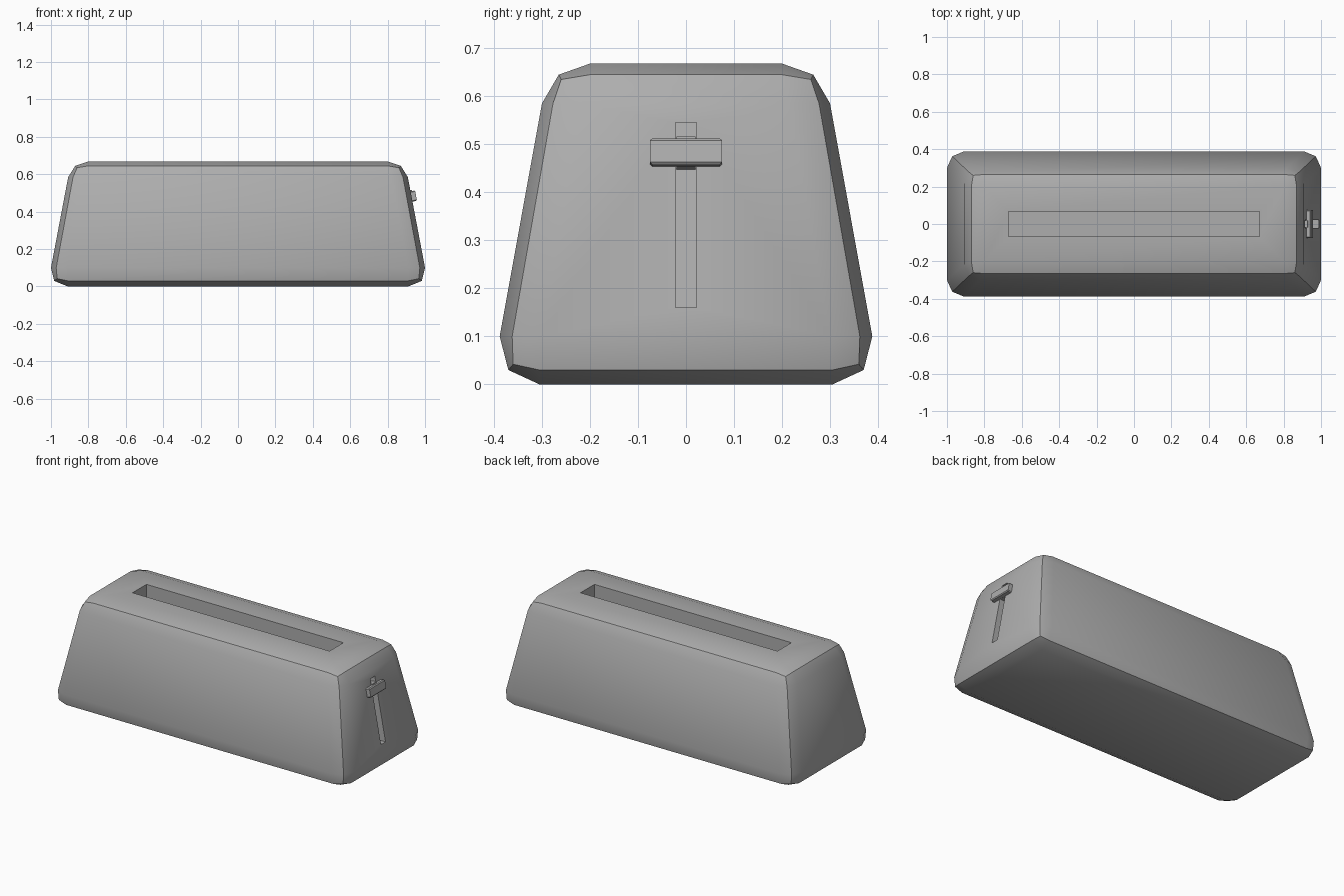
import bpy
import bmesh
import math
from mathutils import Vector

cube = bpy.data.objects.get("Cube")
if cube:
    bpy.data.objects.remove(cube, do_unlink=True)

GREY = 0.42
metal = bpy.data.materials.new("medium grey")
metal.use_nodes = True
metal.diffuse_color = (GREY, GREY, GREY, 1)
metal.node_tree.nodes["Principled BSDF"].inputs["Base Color"].default_value = (GREY, GREY, GREY, 1)

SLOPE = 0.19  # inward slope of the end walls


def add_object(name, bm):
    mesh = bpy.data.meshes.new(name)
    bm.to_mesh(mesh)
    bm.free()
    mesh.materials.append(metal)
    obj = bpy.data.objects.new(name, mesh)
    bpy.context.collection.objects.link(obj)
    return obj


def box(name, centre, size, chamfer=0.0):
    """Box whose upright edges stay sharp when the others are chamfered."""
    bm = bmesh.new()
    bmesh.ops.create_cube(bm, size=1)
    bmesh.ops.scale(bm, vec=Vector(size), verts=bm.verts)
    if chamfer:
        level = [e for e in bm.edges if abs(e.verts[0].co.z - e.verts[1].co.z) < 0.001]
        bmesh.ops.bevel(bm, geom=level, offset=chamfer, segments=1, affect='EDGES')
    obj = add_object(name, bm)
    obj.location = centre
    return obj


# Body rings, bottom to top: (x, y, z) of panel points, rounded edges and corners
RINGS = [
    ((0.91, 0.305, 0.0), (0.983, 0.37, 0.03), (0.967, 0.36, 0.042)),
    ((0.91, 0.30, 0.1), (1.0, 0.388, 0.1), (0.972, 0.362, 0.1)),
    ((0.82, 0.215, 0.585), (0.908, 0.30, 0.585), (0.882, 0.277, 0.585)),
    ((0.80, 0.20, 0.668), (0.87, 0.265, 0.645), (0.86, 0.26, 0.635)),
]

# Body: a tapered block with creased, softly shaded bevels
bm = bmesh.new()
bmesh.ops.create_cube(bm, size=2)
bmesh.ops.subdivide_edges(bm, edges=bm.edges[:], cuts=2, use_grid_fill=True)
for v in bm.verts:
    panel, edge, corner = RINGS[round((v.co.z + 1) * 1.5)]
    x_end, y_end = abs(v.co.x) > 0.9, abs(v.co.y) > 0.9
    if x_end and y_end:
        x, y, z = corner
    else:
        x = edge[0] if x_end else panel[0]
        y = edge[1] if y_end else panel[1]
        z = edge[2] if x_end or y_end else panel[2]
    v.co = (math.copysign(x, v.co.x), math.copysign(y, v.co.y), z)
bmesh.ops.recalc_face_normals(bm, faces=bm.faces)
body = add_object("toaster_body", bm)

# Bread slot in the top and lever track in the left end
bread_cutter = box("bread_slot_cutter", (0, 0, 0.5), (1.34, 0.135, 0.7))
track_cutter = box("lever_track_cutter", (0.952, 0, 0.3525), (0.1, 0.044, 0.385))
for v in track_cutter.data.vertices:
    v.co.x -= SLOPE * v.co.z
bpy.context.view_layer.objects.active = body
body.select_set(True)
for cutter in (bread_cutter, track_cutter):
    cutter.hide_render = True
    cut = body.modifiers.new(cutter.name, 'BOOLEAN')
    cut.object = cutter
    cut.operation = 'DIFFERENCE'
    cut.solver = 'EXACT'
    bpy.ops.object.modifier_apply(modifier=cut.name)
    bpy.data.objects.remove(cutter, do_unlink=True)
bpy.ops.object.shade_smooth_by_angle(angle=math.radians(30))

# Lever handle and the stem that joins it to the track
handle = box("lever_handle", (0.937, 0, 0.483), (0.03, 0.15, 0.056), 0.005)
stem = box("lever_stem", (0.907, 0, 0.482), (0.056, 0.04, 0.06))
for part in (handle, stem):
    part.rotation_euler.y = -math.atan(SLOPE)
